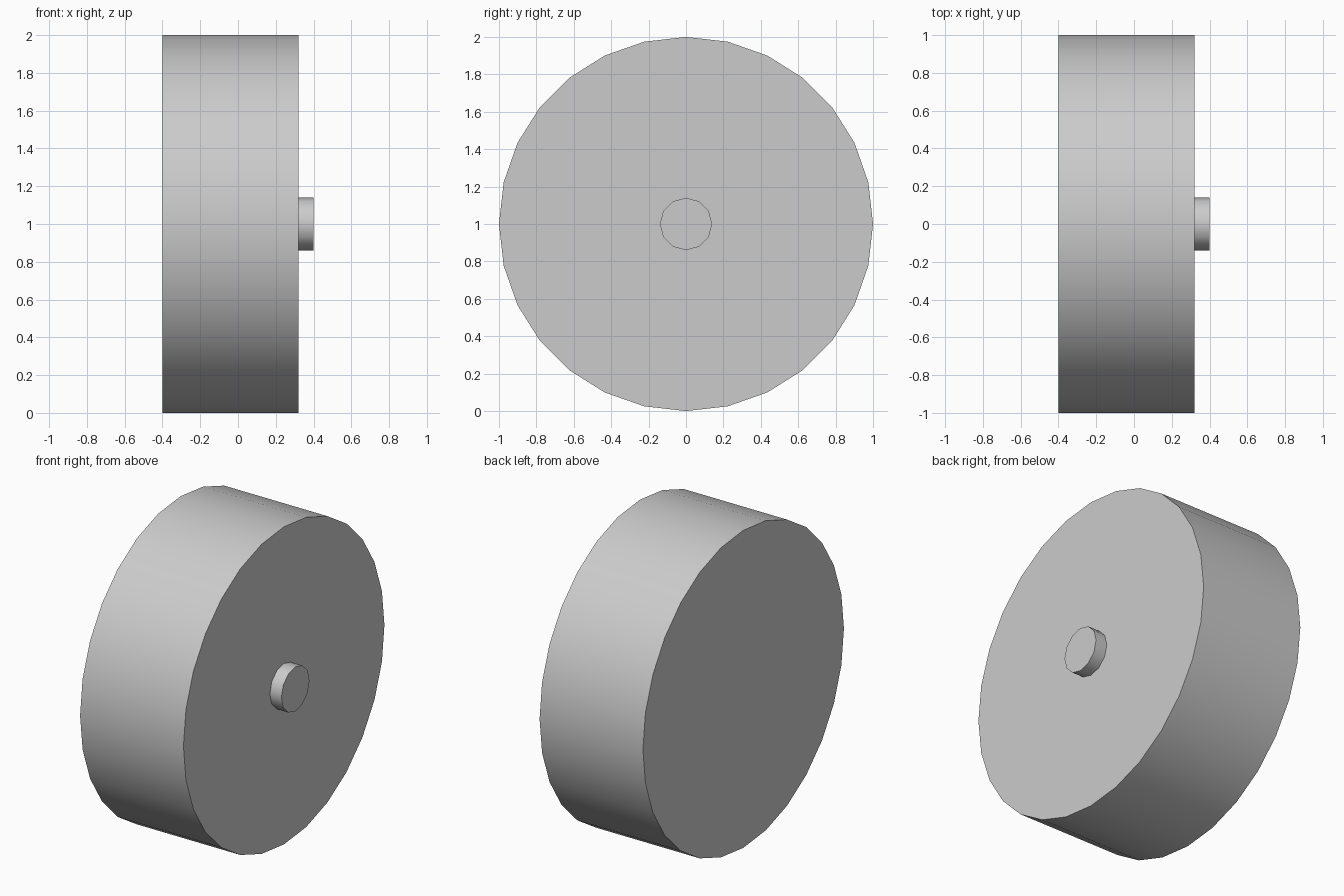
import bpy
import math

if "Cube" in bpy.data.objects:
    bpy.data.objects.remove(bpy.data.objects["Cube"])


def disc(name, radius, x0, x1, sides):
    # Cylinder lying along the x axis, centred at z = 1
    bpy.ops.mesh.primitive_cylinder_add(
        vertices=sides, radius=radius, depth=x1 - x0,
        location=((x0 + x1) / 2, 0, 1), rotation=(0, math.pi / 2, 0))
    obj = bpy.context.object
    obj.name = name
    bpy.ops.object.transform_apply(location=False, rotation=True, scale=True)
    bpy.ops.object.shade_smooth_by_angle(angle=math.radians(40))
    return obj


# Main wheel body
disc("wheel", 1.0, -0.4, 0.32, 28)

# Small axle hub on the outer face
disc("hub", 0.14, 0.32, 0.4, 12)
